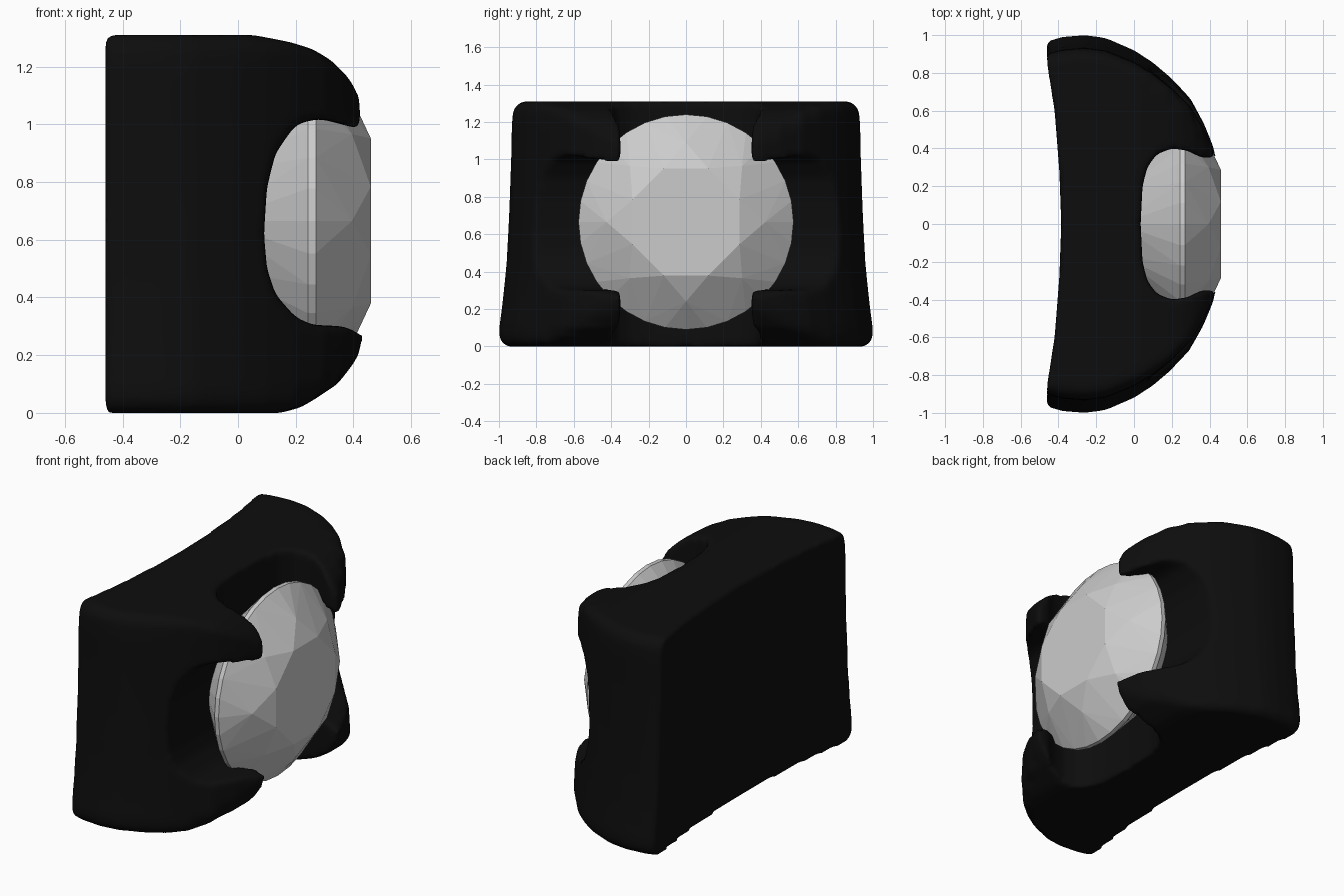
import bpy, bmesh
from math import sin, cos, pi
from mathutils import Vector

if "Cube" in bpy.data.objects:
    bpy.data.objects.remove(bpy.data.objects["Cube"])


def make_object(name, bm):
    bmesh.ops.recalc_face_normals(bm, faces=bm.faces)
    me = bpy.data.meshes.new(name)
    bm.to_mesh(me)
    bm.free()
    ob = bpy.data.objects.new(name, me)
    bpy.context.collection.objects.link(ob)
    return ob


def loft(name, rings):
    """Skin a closed solid through equal-length rings of points."""
    bm = bmesh.new()
    vs = [[bm.verts.new(p) for p in r] for r in rings]
    n = len(rings[0])
    for a, b in zip(vs, vs[1:]):
        for i in range(n):
            j = (i + 1) % n
            bm.faces.new((a[i], a[j], b[j], b[i]))
    bm.faces.new(vs[0])
    bm.faces.new(vs[-1])
    return make_object(name, bm)


# Setting body: plan outline stacked in z, width and front reach vary with height
half = [(-.385, 0), (-.395, .3), (-.42, .65), (-.465, .965), (-.38, .99), (-.26, 1.0),
        (-.15, .985), (0, .92), (.1, .855), (.2, .77), (.3, .665), (.37, .54),
        (.415, .43), (.44, .36), (.44, 0)]
outline = half + [(x, -y) for x, y in half[-2:0:-1]]
# (height, half width, front reach)
levels = [(0, .955, .15), (.02, .985, .22), (.05, 1.0, .27), (.1, 1.0, .345), (.17, .99, .40),
          (.22, .984, .43), (.3, .975, .44), (.45, .96, .44), (.7, .947, .44), (1.0, .936, .44),
          (1.1, .934, .425), (1.16, .933, .385), (1.22, .93, .325), (1.26, .925, .26),
          (1.285, .91, .18), (1.31, .88, .05)]
body = loft("stone_setting",
            [[(min(x, reach), y * w, z) for x, y in outline] for z, w, reach in levels])

# Two crossing channels leave the four prongs
cut_y = [(.6, .36), (.41, .35), (.36, .35), (.28, .39), (.2, .40), (.12, .37),
         (.07, .30), (.045, .2), (.035, 0)]
cut_y += [(x, -y) for x, y in cut_y[-2::-1]]
cut_z = [(.6, .99), (.39, .99), (.36, 1.0), (.28, 1.02), (.2, 1.0), (.13, .9), (.1, .78),
         (.09, .62), (.1, .5), (.13, .41), (.2, .33), (.26, .305), (.37, .3), (.41, .28), (.6, .27)]
cutters = [
    loft("vertical_channel", [[(x, y, z) for x, y in cut_y] for z in (-.5, 2)]),
    loft("cross_channel", [[(x, y, z) for x, z in cut_z] for y in (-1.5, 1.5)]),
]
for c in cutters:
    c.hide_render = True
    m = body.modifiers.new("channel", 'BOOLEAN')
    m.operation, m.solver, m.object = 'DIFFERENCE', 'EXACT', c

# Soften into a sculpted form
m = body.modifiers.new("remesh", 'REMESH')
m.mode, m.voxel_size, m.use_smooth_shade = 'VOXEL', .018, True
m = body.modifiers.new("soften", 'SMOOTH')
m.factor, m.iterations = .5, 7
bpy.context.view_layer.objects.active = body
for m in list(body.modifiers):
    bpy.ops.object.modifier_apply(modifier=m.name)
for c in cutters:
    bpy.data.objects.remove(c)

black = bpy.data.materials.new("black")
black.diffuse_color = (.004, .004, .004, 1)
black.use_nodes = True
black.node_tree.nodes["Principled BSDF"].inputs["Base Color"].default_value = black.diffuse_color
body.data.materials.clear()
body.data.materials.append(black)

# Round brilliant gem facing +x: (x, radius, sides, half-step turn)
bm = bmesh.new()
for x, r, n, turn in [(.46, .31, 8, .5), (.395, .425, 8, 0), (.27, .575, 32, 0),
                      (.243, .575, 32, 0), (-.08, .23, 8, 0), (-.25, 0, 1, 0)]:
    for i in range(n):
        a = 2 * pi * (i + turn) / n
        bm.verts.new(Vector((x, r * cos(a), .665 + r * sin(a))))
bmesh.ops.convex_hull(bm, input=bm.verts)
bmesh.ops.dissolve_limit(bm, angle_limit=.01, verts=bm.verts, edges=bm.edges)
make_object("gem", bm)
